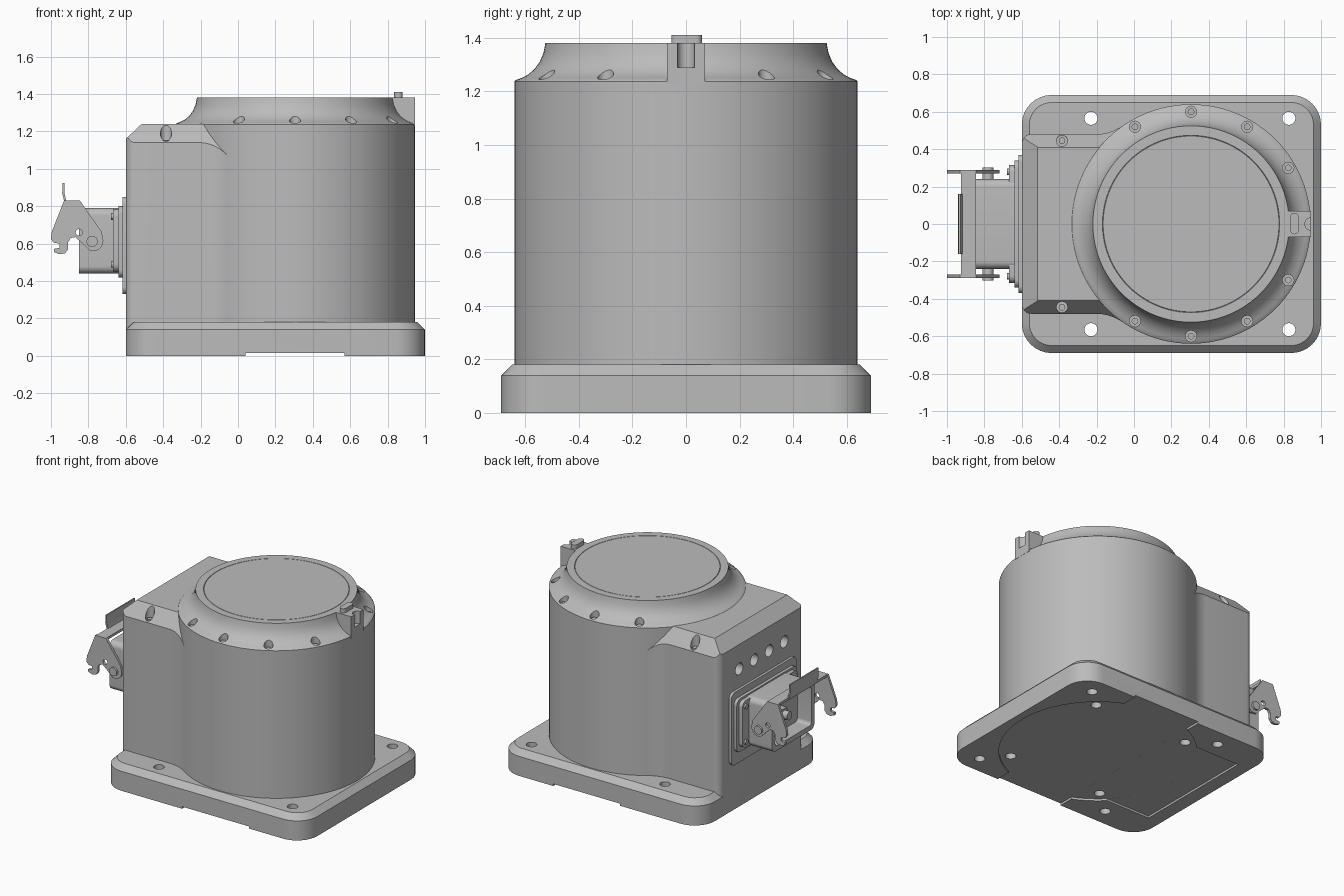
import bpy, bmesh, math
from mathutils import Vector

if "Cube" in bpy.data.objects:
    bpy.data.objects.remove(bpy.data.objects["Cube"])

GREY = bpy.data.materials.new("light_grey")
GREY.diffuse_color = (0.5, 0.5, 0.5, 1)
GREY.use_nodes = True
GREY.node_tree.nodes["Principled BSDF"].inputs["Base Color"].default_value = GREY.diffuse_color
CX, R = 0.305, 0.64            # centre and radius of the round body
AXES = {"x": lambda a, b, h: (h, a, b),
        "y": lambda a, b, h: (a, h, b),
        "z": lambda a, b, h: (a, b, h)}


def arc(cx, cy, r, a0, a1, n):
    return [(cx + r * math.cos(math.radians(a0 + (a1 - a0) * i / n)),
             cy + r * math.sin(math.radians(a0 + (a1 - a0) * i / n))) for i in range(n + 1)]


def circle(cx, cy, r, n=24):
    return arc(cx, cy, r, 0, 360, n)[:-1]


def rounded(x0, x1, y0, y1, r, n=8):
    return (arc(x1 - r, y1 - r, r, 0, 90, n) + arc(x0 + r, y1 - r, r, 90, 180, n)
            + arc(x0 + r, y0 + r, r, 180, 270, n) + arc(x1 - r, y0 + r, r, 270, 360, n))


def rect(x0, x1, y0, y1):
    return [(x0, y0), (x1, y0), (x1, y1), (x0, y1)]


def add_loft(bm, rings, axis="z"):
    """Solid through (outline, height) rings along an axis."""
    loops = [[bm.verts.new(AXES[axis](a, b, h)) for a, b in pts] for pts, h in rings]
    n = len(loops[0])
    for lo, hi in zip(loops, loops[1:]):
        for i in range(n):
            bm.faces.new((lo[i], lo[(i + 1) % n], hi[(i + 1) % n], hi[i]))
    bm.faces.new(loops[0][::-1])
    bm.faces.new(loops[-1])


def finish(name, bm):
    bmesh.ops.recalc_face_normals(bm, faces=bm.faces)
    me = bpy.data.meshes.new(name)
    bm.to_mesh(me)
    bm.free()
    ob = bpy.data.objects.new(name, me)
    bpy.context.collection.objects.link(ob)
    me.materials.append(GREY)
    return ob


def solids(name, parts, axis="z"):
    """One object from several (outline, low, high) extrusions."""
    bm = bmesh.new()
    for pts, lo, hi in parts:
        add_loft(bm, [(pts, lo), (pts, hi)], axis)
    return finish(name, bm)


def cut(ob, parts, axis="z"):
    cutter = solids("cutter", parts, axis)
    cutter.hide_render = True
    mod = ob.modifiers.new("cut", "BOOLEAN")
    mod.operation, mod.solver, mod.object = "DIFFERENCE", "EXACT", cutter
    bpy.context.view_layer.objects.active = ob
    bpy.ops.object.modifier_apply(modifier=mod.name)
    bpy.data.objects.remove(cutter)


# Base plate with chamfered rim, mounting holes and shallow underside recess
bm = bmesh.new()
outer = rounded(-0.6, 1.0, -0.69, 0.69, 0.16)
add_loft(bm, [(outer, 0), (outer, 0.14), (rounded(-0.56, 0.96, -0.65, 0.65, 0.12), 0.18)])
base = finish("base_plate", bm)
cut(base, [(circle(x, y, 0.035), -0.1, 0.3) for x in (-0.23, 0.828) for y in (-0.565, 0.565)])
cut(base, [(rect(0.04, 0.57, -0.8, 0.8), -0.1, 0.015)])
cut(base, [(circle(CX, 0, R, 64), -0.1, 0.0148)])
cut(base, [(rect(-0.5, 0.1, -0.45, 0.45), -0.1, 0.0146)])
cut(base, [(circle(CX + x, y, 0.035), -0.1, 0.1) for x in (-0.375, 0.375) for y in (-0.43, 0.43)])

# Round body with concave flared neck
profile = [(0, 0.1), (R, 0.1), (R, 1.237), (0.634, 1.243), (0.615, 1.25), (0.59, 1.263),
           (0.566, 1.283), (0.546, 1.31), (0.532, 1.343), (0.525, 1.38),
           (0.474, 1.38), (0.472, 1.376), (0.47, 1.38), (0, 1.38)]
bm = bmesh.new()
vs = [bm.verts.new((CX + r, 0, z)) for r, z in profile]
es = [bm.edges.new(p) for p in zip(vs, vs[1:])]
bmesh.ops.spin(bm, geom=vs + es, cent=(CX, 0, 0), axis=(0, 0, 1),
               angle=math.tau, steps=96, use_duplicate=False)
bmesh.ops.remove_doubles(bm, verts=bm.verts, dist=0.0002)
body = finish("round_body", bm)
bolts = [(CX + 0.6 * math.cos(math.radians(a)), 0.6 * math.sin(math.radians(a)))
         for s in (1, -1) for a in (30 * s, 60 * s, 90 * s, 120 * s)]
cut(body, [(circle(x, y, 0.03), 1.225, 1.5) for x, y in bolts])
solids("neck_screws", [(circle(x, y, 0.018, 12), 1.2, 1.237) for x, y in bolts])

# Rear housing, blended into the round body, with chamfered top
F = 0.25                                        # blend radius
fx = CX - math.sqrt((R + F) ** 2 - (0.48 + F) ** 2)
turn = math.degrees(math.atan2(0.48 + F, CX - fx))
half = [(0.12, 0.47)] + arc(fx, 0.48 + F, F, -turn, -90, 8) + arc(-0.55, 0.43, 0.05, 90, 180, 6)
outline = half + [(x, -y) for x, y in reversed(half)]
bm = bmesh.new()
add_loft(bm, [(outline, 0.13), (outline, 1.24)])
for co, no in (((-0.515, 0, 1.24), (-0.08, 0, 0.085)),
               ((0, 0.41, 1.24), (0, 0.1, 0.07)), ((0, -0.41, 1.24), (0, -0.1, 0.07))):
    bmesh.ops.bisect_plane(bm, geom=bm.verts[:] + bm.edges[:] + bm.faces[:], dist=1e-5,
                           plane_co=co, plane_no=Vector(no).normalized(), clear_outer=True)
    bmesh.ops.holes_fill(bm, edges=[e for e in bm.edges if e.is_boundary], sides=0)
housing = finish("rear_housing", bm)
spots = [(-0.385, 0.445), (-0.385, -0.445)]
cut(housing, [(circle(x, y, 0.03), 1.14, 1.5) for x, y in spots])
solids("housing_screws", [(circle(x, y, 0.018, 12), 1.1, 1.155) for x, y in spots])
cut(housing, [(circle(y, 0.985, 0.042), -0.7, -0.52) for y in (-0.255, -0.085, 0.085, 0.255)], "x")

# Alignment block with half-round notch and key on the neck
block = solids("alignment_block", [(rect(0.79, 0.945, -0.07, 0.07), 1.225, 1.38)])
cut(block, [(circle(0.945, 0, 0.032), 1.29, 1.5)])
solids("alignment_key", [(rounded(0.835, 0.88, -0.055, 0.06, 0.022), 1.35, 1.41)])

# Connector plate, flange and hollow shell
solids("connector_plate", [(rounded(-0.37, 0.37, 0.33, 0.85, 0.04), -0.618, -0.59)], "x")
solids("connector_flange", [(rounded(-0.34, 0.34, 0.42, 0.8, 0.04), -0.64, -0.61),
                            (rounded(-0.315, 0.315, 0.45, 0.785, 0.04), -0.668, -0.61)], "x")
shell = solids("connector_shell", [(rounded(-0.24, 0.24, 0.44, 0.79, 0.04), -0.85, -0.62)], "x")
cut(shell, [(rounded(-0.205, 0.205, 0.475, 0.755, 0.025), -0.9, -0.74)], "x")
solids("connector_stud", [(circle(0, 0.61, 0.05, 6), -0.78, -0.73),
                          (circle(0, 0.61, 0.03, 16), -0.82, -0.73)], "x")
solids("flange_screws", [(circle(y, z, 0.018, 12), -0.68, -0.65)
                         for y in (-0.28, 0.28) for z in (0.49, 0.745)], "x")

# Locking lever: hooked side plates, pivots, cross bar and thumb lip
hook = ([(-0.93, 0.83), (-0.845, 0.83), (-0.73, 0.665)] + arc(-0.775, 0.615, 0.055, 20, -110, 8)
        + [(-0.83, 0.6), (-0.87, 0.635), (-0.895, 0.63), (-0.91, 0.605), (-0.908, 0.57),
           (-0.925, 0.548), (-0.955, 0.543), (-0.985, 0.555), (-0.985, 0.572),
           (-0.955, 0.578), (-0.955, 0.6), (-0.985, 0.605), (-1.0, 0.625), (-0.995, 0.665)])
for side, s in (("back", 1), ("front", -1)):
    plate = solids("lever_plate_" + side, [(hook, s * 0.27, s * 0.288)], "y")
    cut(plate, [(circle(-0.85, 0.66, 0.018, 16), s * 0.2, s * 0.4)], "y")
    solids("lever_pivot_" + side, [(circle(-0.78, 0.612, 0.03), s * 0.22, s * 0.302)], "y")
solids("lever_cross_bar", [(rect(-0.925, -0.845, 0.812, 0.83), -0.288, 0.288)], "y")
lip = [(-0.925, 0.812), (-0.918, 0.83), (-0.928, 0.87), (-0.928, 0.925),
       (-0.937, 0.925), (-0.94, 0.87), (-0.93, 0.83)]
solids("lever_thumb_lip", [(lip, -0.16, 0.16)], "y")

# Smooth curved surfaces, keep hard edges
for ob in bpy.data.objects:
    ob.select_set(True)
bpy.context.view_layer.objects.active = body
bpy.ops.object.shade_smooth_by_angle(angle=math.radians(28))
